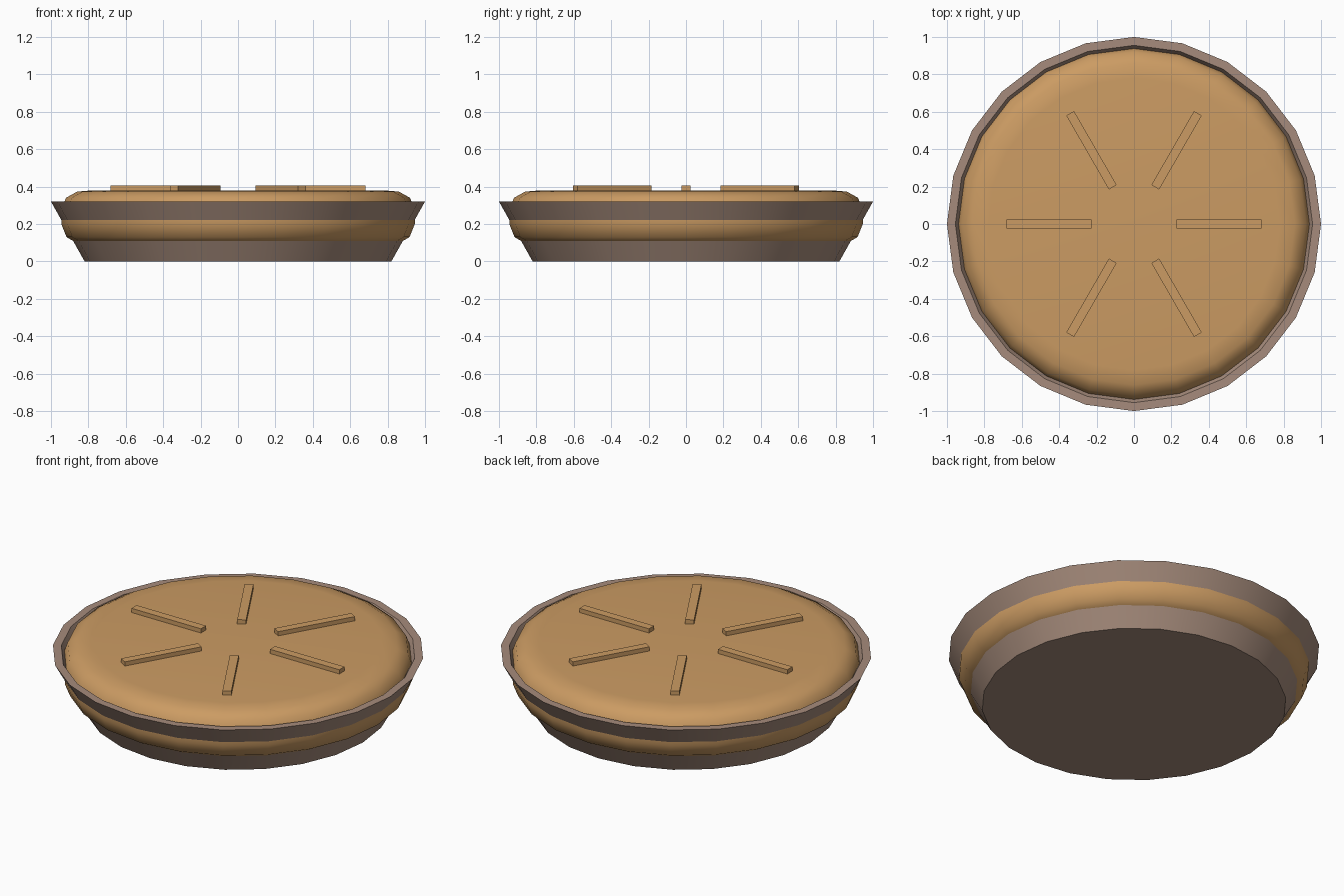
import bpy, bmesh, math
from mathutils import Matrix

if "Cube" in bpy.data.objects:
    bpy.data.objects.remove(bpy.data.objects["Cube"])

SIDES = 24


def material(name, colour):
    m = bpy.data.materials.new(name)
    m.diffuse_color = (*colour, 1)
    m.use_nodes = True
    m.node_tree.nodes["Principled BSDF"].inputs["Base Color"].default_value = m.diffuse_color
    return m


pastry = material("golden pastry", (0.60, 0.33, 0.125))
tin = material("brown tin", (0.38, 0.26, 0.20))


def finish(bm, name, mat, angle):
    bmesh.ops.recalc_face_normals(bm, faces=bm.faces)
    me = bpy.data.meshes.new(name)
    bm.to_mesh(me)
    bm.free()
    me.materials.append(mat)
    ob = bpy.data.objects.new(name, me)
    bpy.context.collection.objects.link(ob)
    if angle:
        bpy.ops.object.select_all(action='DESELECT')
        ob.select_set(True)
        bpy.context.view_layer.objects.active = ob
        bpy.ops.object.shade_smooth_by_angle(angle=math.radians(angle))
    return ob


def lathe(name, profile, mat, angle):
    """Turn (radius, height) points round z and cap both ends."""
    bm = bmesh.new()
    rings = []
    for r, z in profile:
        rings.append([bm.verts.new((r * math.cos(a), r * math.sin(a), z))
                      for a in (i * math.tau / SIDES for i in range(SIDES))])
    for low, high in zip(rings, rings[1:]):
        for i in range(SIDES):
            j = (i + 1) % SIDES
            bm.faces.new((low[i], low[j], high[j], high[i]))
    bm.faces.new(rings[0])
    bm.faces.new(rings[-1])
    return finish(bm, name, mat, angle)


# Flared dish with a flat rim and a hollow inside
lathe("pie_dish", [(0.82, 0), (1.0, 0.32), (0.955, 0.32), (0.80, 0.04)], tin, 30)

# Rounded pie body, bulging slightly through the dish wall
lathe("pie_crust", [(0.78, 0.09), (0.86, 0.097), (0.917, 0.13), (0.945, 0.20),
                    (0.945, 0.27), (0.92, 0.34), (0.86, 0.373), (0.78, 0.38)],
      pastry, 50)

# Six raised pastry strips radiating from the centre
for k in range(6):
    bm = bmesh.new()
    bmesh.ops.create_cube(bm, size=1)
    bm.transform(Matrix.Rotation(k * math.pi / 3, 4, 'Z')
                 @ Matrix.Translation((0.455, 0, 0.383))
                 @ Matrix.Diagonal((0.456, 0.048, 0.044, 1)))
    finish(bm, f"pastry_strip_{k + 1}", pastry, 0)
